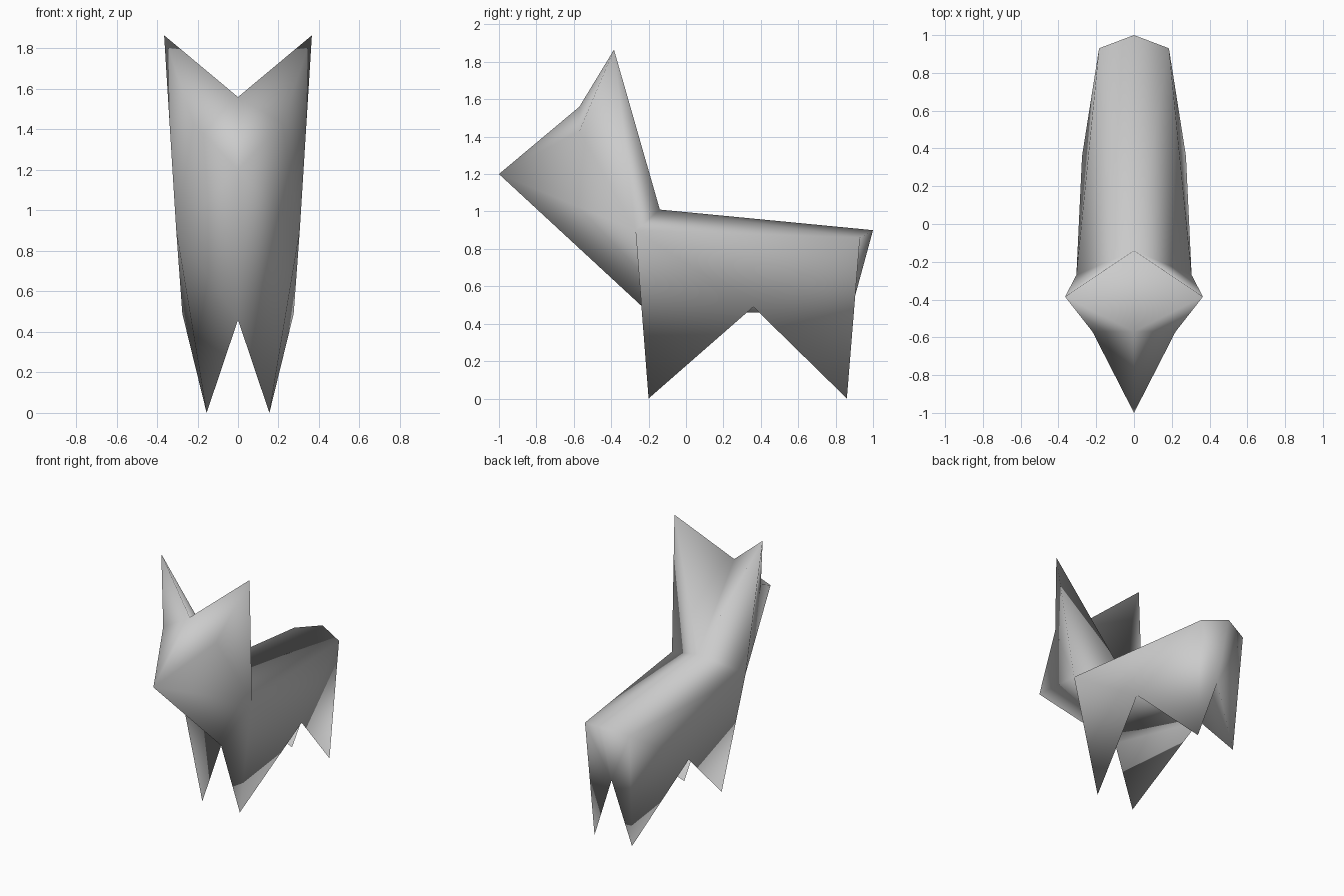
import bpy
import bmesh

if "Cube" in bpy.data.objects:
    bpy.data.objects.remove(bpy.data.objects["Cube"])

# Corner points of one half of the animal; x = 0 lies on the mirror plane
points = {
    "nose": (0, -1.0, 1.2),
    "crown": (0, -0.57, 1.56),
    "ear_tip": (0.365, -0.385, 1.865),
    "cheek": (0.22, -0.57, 1.43),
    "nape": (0, -0.14, 1.01),
    "shoulder": (0.305, -0.27, 0.9),
    "chest": (0, -0.2, 0.46),
    "front_foot": (0.155, -0.2, 0),
    "flank": (0.275, 0.36, 0.49),
    "hind_foot": (0.155, 0.86, 0),
    "hip": (0.185, 0.93, 0.86),
    "rump": (0, 1.0, 0.9),
    "crotch": (0, 0.88, 0.46),
}

# Facets of that half, grouped by body region
head = ["nose cheek crown", "crown cheek ear_tip", "crown ear_tip nape",
        "nose shoulder cheek", "cheek shoulder ear_tip",
        "ear_tip shoulder nape", "nose chest shoulder"]
body = ["nape shoulder hip rump", "shoulder flank hip",
        "chest crotch flank", "rump hip crotch"]
legs = ["shoulder chest front_foot", "shoulder front_foot flank",
        "chest flank front_foot", "hip flank hind_foot",
        "flank crotch hind_foot", "hip hind_foot crotch"]

bm = bmesh.new()
verts = {name: bm.verts.new(co) for name, co in points.items()}
for facet in head + body + legs:
    bm.faces.new([verts[n] for n in facet.split()])

# Mirror across x and weld the centre line
bmesh.ops.mirror(bm, geom=bm.verts[:] + bm.edges[:] + bm.faces[:],
                 axis="X", merge_dist=0.001)
bmesh.ops.remove_doubles(bm, verts=bm.verts[:], dist=0.001)
bmesh.ops.recalc_face_normals(bm, faces=bm.faces[:])
for f in bm.faces:
    f.smooth = True

mesh = bpy.data.meshes.new("folded_animal")
bm.to_mesh(mesh)
bm.free()

# Single plain colour
grey = bpy.data.materials.new("light grey")
grey.diffuse_color = (0.6, 0.6, 0.6, 1)
grey.use_nodes = True
grey.node_tree.nodes["Principled BSDF"].inputs["Base Color"].default_value = grey.diffuse_color
mesh.materials.append(grey)

bpy.context.collection.objects.link(bpy.data.objects.new("folded_animal", mesh))
